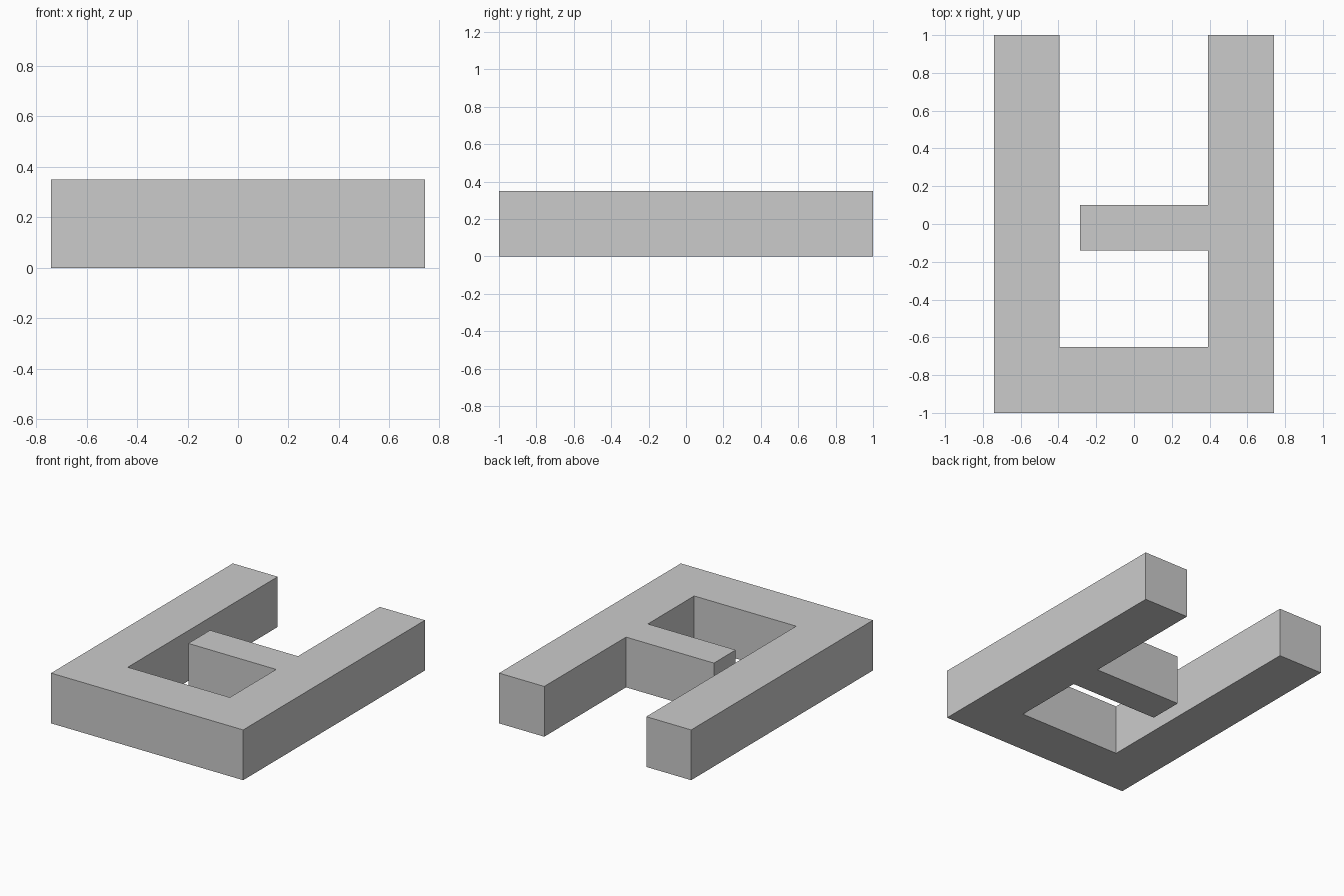
import bpy, bmesh

if "Cube" in bpy.data.objects:
    bpy.data.objects.remove(bpy.data.objects["Cube"])

HEIGHT = 0.35

# Outline of the U-shaped body with the tongue on its right arm
outline = [
    (-0.74, -1.0), (0.74, -1.0), (0.74, 1.0), (0.392, 1.0),
    (0.392, 0.10), (-0.285, 0.10), (-0.285, -0.14), (0.392, -0.14),
    (0.392, -0.65), (-0.394, -0.65), (-0.394, 1.0), (-0.74, 1.0),
]

# Extrude the outline upward from the ground
bm = bmesh.new()
base = bm.faces.new([bm.verts.new((x, y, 0)) for x, y in outline])
extruded = bmesh.ops.extrude_face_region(bm, geom=[base], use_keep_orig=True)["geom"]
top = [v for v in extruded if isinstance(v, bmesh.types.BMVert)]
bmesh.ops.translate(bm, verts=top, vec=(0, 0, HEIGHT))
bmesh.ops.recalc_face_normals(bm, faces=bm.faces)

mesh = bpy.data.meshes.new("u_bracket")
bm.to_mesh(mesh)
bm.free()
bracket = bpy.data.objects.new("u_bracket", mesh)
bpy.context.collection.objects.link(bracket)
